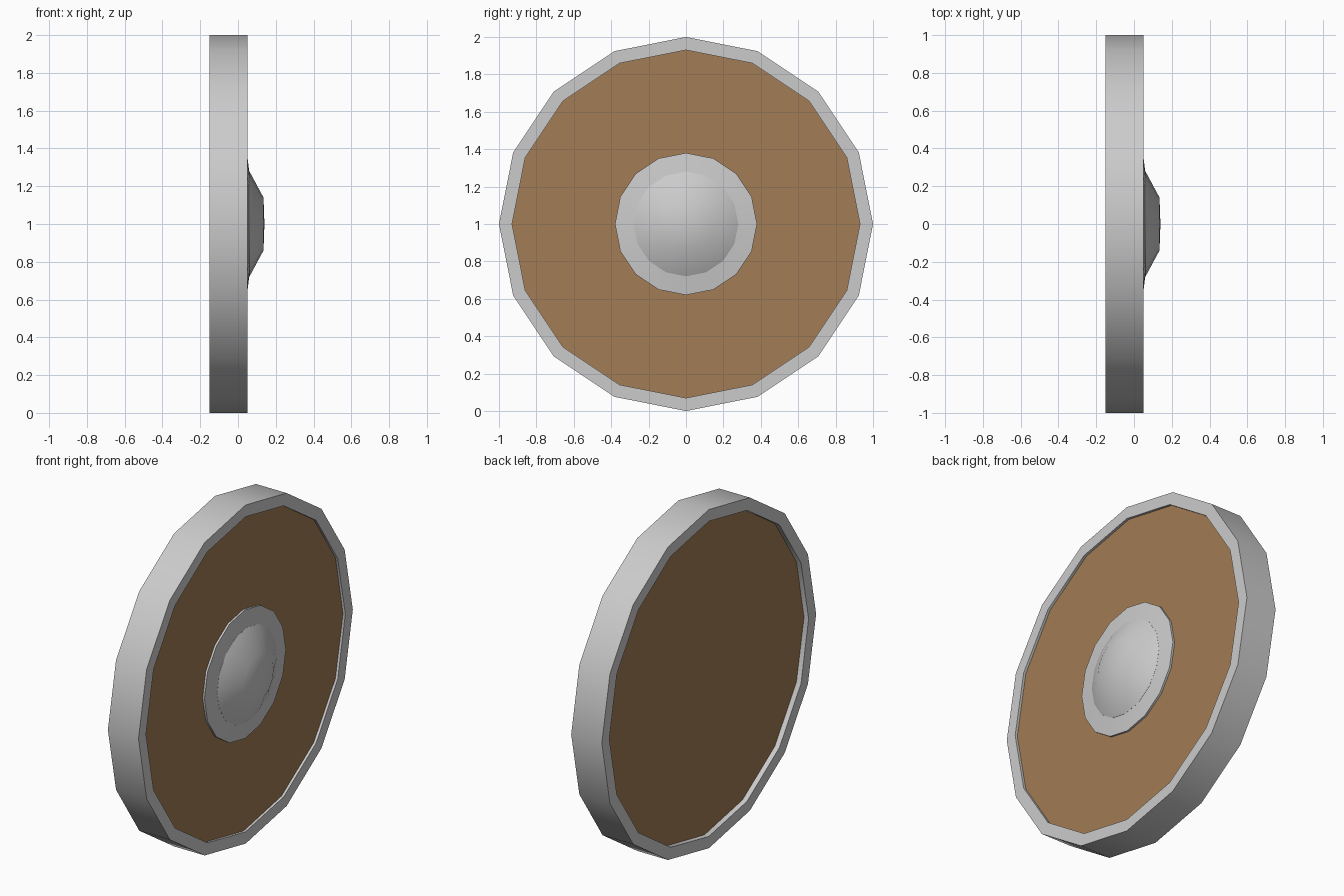
import bpy, math

if "Cube" in bpy.data.objects:
    bpy.data.objects.remove(bpy.data.objects["Cube"])

SIDES = 16


def lathe(name, profile, closed=False, color=None):
    """Revolve (x, radius) points round the x axis; radius 0 makes a pole."""
    verts, faces, rings = [], [], []
    for x, r in profile:
        if r == 0:
            rings.append([len(verts)] * SIDES)
            verts.append((x, 0, 1))
        else:
            rings.append(list(range(len(verts), len(verts) + SIDES)))
            for i in range(SIDES):
                a = 2 * math.pi * i / SIDES
                verts.append((x, r * math.cos(a), 1 + r * math.sin(a)))
    pairs = list(zip(rings, rings[1:]))
    if closed:
        pairs.append((rings[-1], rings[0]))
    for a, b in pairs:
        for i in range(SIDES):
            j = (i + 1) % SIDES
            quad = [a[i], a[j], b[j], b[i]]
            faces.append(list(dict.fromkeys(quad)))
    mesh = bpy.data.meshes.new(name)
    mesh.from_pydata(verts, [], faces)
    mesh.update()
    obj = bpy.data.objects.new(name, mesh)
    bpy.context.collection.objects.link(obj)
    if color:
        mat = bpy.data.materials.new(name + "_colour")
        mat.diffuse_color = color
        mat.use_nodes = True
        mat.node_tree.nodes["Principled BSDF"].inputs["Base Color"].default_value = mat.diffuse_color
        mesh.materials.append(mat)
    # outward normals, smooth round the sides with crisp corners
    bpy.ops.object.select_all(action='DESELECT')
    bpy.context.view_layer.objects.active = obj
    obj.select_set(True)
    bpy.ops.object.mode_set(mode='EDIT')
    bpy.ops.mesh.select_all(action='SELECT')
    bpy.ops.mesh.normals_make_consistent(inside=False)
    bpy.ops.object.mode_set(mode='OBJECT')
    bpy.ops.object.shade_smooth_by_angle(angle=math.radians(35))
    return obj


# Metal rim
lathe("rim", [(-0.15, 1.0), (0.05, 1.0), (0.05, 0.93), (-0.15, 0.93)], closed=True)

# Wooden board, slightly recessed in the rim on both sides
lathe("board", [(-0.12, 0), (-0.12, 0.93), (0.035, 0.93), (0.035, 0)],
      color=(0.36, 0.2, 0.09, 1))

# Boss flange, tapering gently towards its outer edge
lathe("boss_flange", [(0.03, 0.38), (0.047, 0.38), (0.06, 0.275), (0.03, 0.275)], closed=True)

# Central boss dome
lathe("boss_dome", [(0.03, 0), (0.03, 0.28), (0.06, 0.28), (0.135, 0.14), (0.14, 0)])
